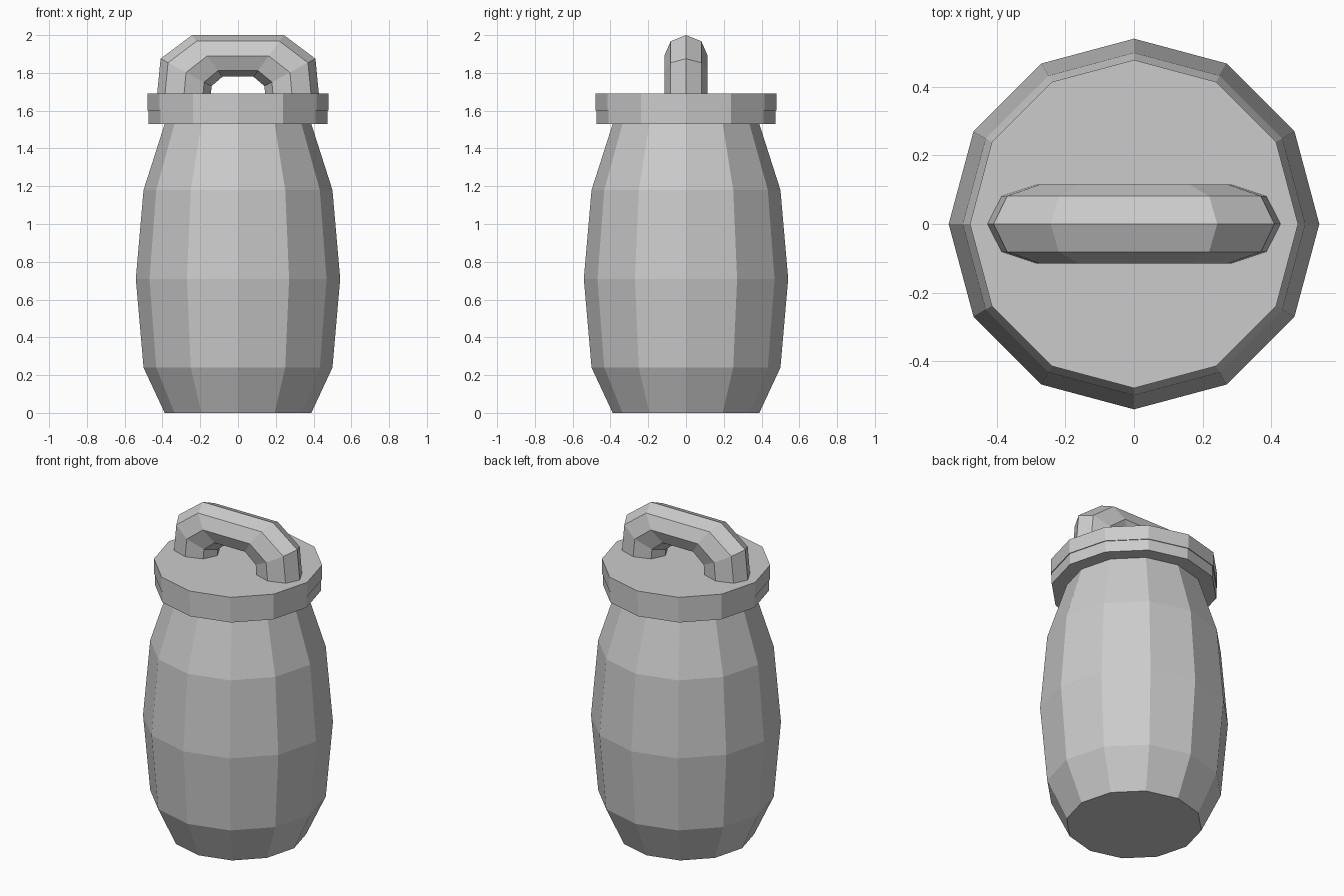
import bpy, bmesh
from math import cos, sin, pi

if "Cube" in bpy.data.objects:
    bpy.data.objects.remove(bpy.data.objects["Cube"])


def skin(name, rings):
    """Flat-shaded solid from a stack of equal-length rings, capped at both ends."""
    bm = bmesh.new()
    loops = [[bm.verts.new(p) for p in ring] for ring in rings]
    n = len(loops[0])
    for a, b in zip(loops, loops[1:]):
        for i in range(n):
            j = (i + 1) % n
            bm.faces.new((a[i], a[j], b[j], b[i]))
    bm.faces.new(loops[0][::-1])
    bm.faces.new(loops[-1])
    bmesh.ops.recalc_face_normals(bm, faces=bm.faces)
    mesh = bpy.data.meshes.new(name)
    bm.to_mesh(mesh)
    bm.free()
    obj = bpy.data.objects.new(name, mesh)
    bpy.context.collection.objects.link(obj)
    return obj


def lathe(name, profile, sides=12):
    return skin(name, [[(r * cos(2 * pi * i / sides), r * sin(2 * pi * i / sides), z)
                        for i in range(sides)] for r, z in profile])


# Barrel-shaped jar
lathe("jar_body", [(0.388, 0), (0.5, 0.24), (0.541, 0.71), (0.5, 1.18), (0.388, 1.53)])

# Overhanging lid
lathe("lid", [(0.474, 1.53), (0.474, 1.6), (0.479, 1.6), (0.479, 1.69)])

# Arched handle: outer and inner (x, z) points of each octagonal section
left = [((-0.428, 1.69), (-0.143, 1.69)),
        ((-0.41, 1.875), (-0.14, 1.73)),
        ((-0.243, 2.0), (-0.082, 1.78))]
right = [((-o[0], o[1]), (-i[0], i[1])) for o, i in reversed(left)]
rings = []
for (ox, oz), (ix, iz) in left + right:
    ring = []
    for k in range(8):
        a = k * pi / 4
        t = (1 + cos(a)) / 2
        ring.append((ix + (ox - ix) * t, 0.115 * sin(a), iz + (oz - iz) * t))
    rings.append(ring)
skin("lid_handle", rings)
